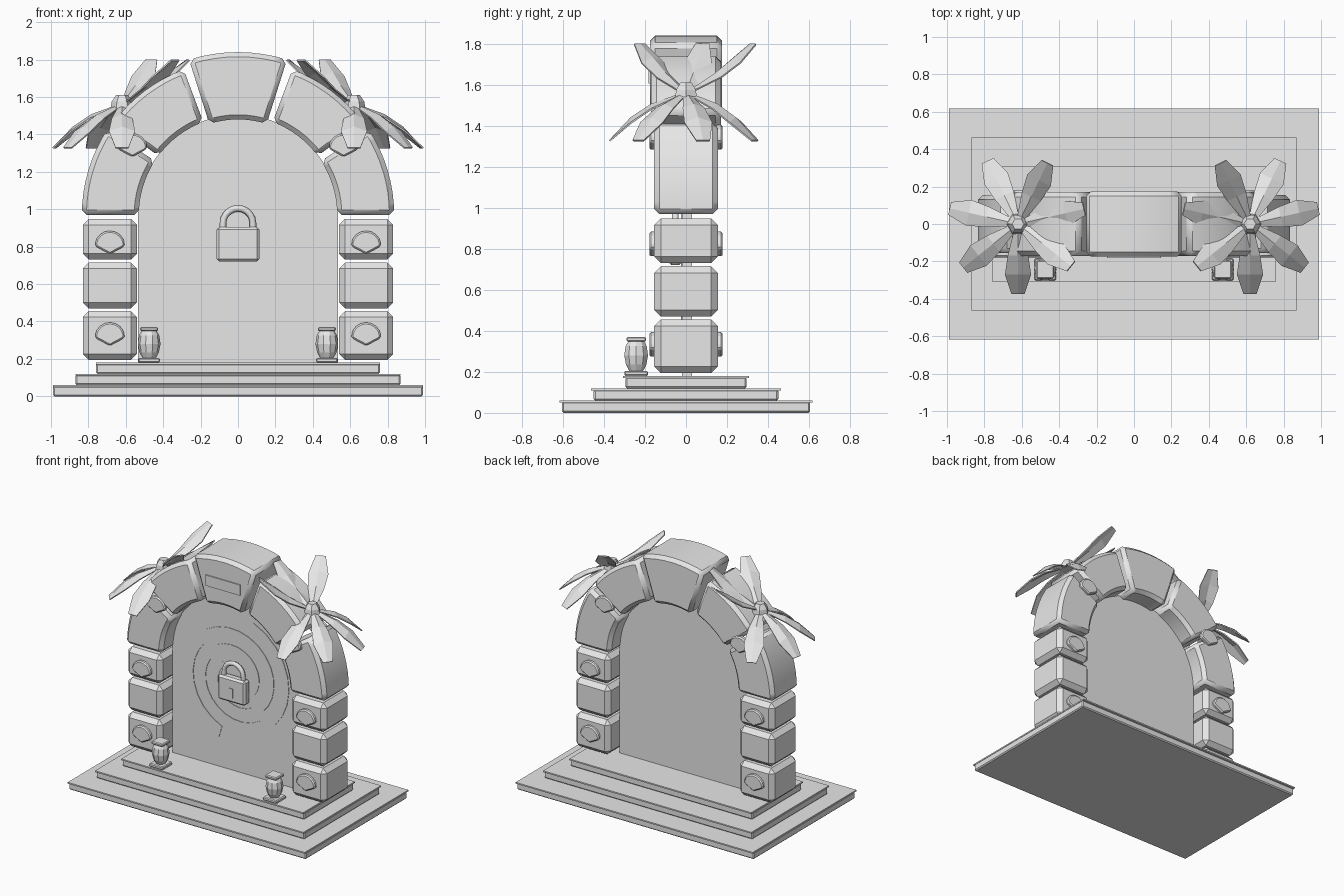
import bpy, bmesh, math
from mathutils import Vector

cube = bpy.data.objects.get("Cube")
if cube:
    bpy.data.objects.remove(cube, do_unlink=True)

stone = bpy.data.materials.new("pale_grey_stone")
stone.use_nodes = True
grey = (0.8, 0.8, 0.8, 1)
stone.diffuse_color = grey
stone.node_tree.nodes["Principled BSDF"].inputs["Base Color"].default_value = grey


def finish(name, bm, bevel=0, smooth=False):
    bmesh.ops.recalc_face_normals(bm, faces=bm.faces)
    mesh = bpy.data.meshes.new(name)
    bm.to_mesh(mesh)
    bm.free()
    mesh.materials.append(stone)
    ob = bpy.data.objects.new(name, mesh)
    bpy.context.collection.objects.link(ob)
    if bevel:
        mod = ob.modifiers.new("edge_bevel", 'BEVEL')
        mod.width = bevel
        mod.segments = 1
        mod.limit_method = 'ANGLE'
        mod.angle_limit = math.radians(30)
    if smooth:
        bpy.ops.object.select_all(action='DESELECT')
        ob.select_set(True)
        bpy.context.view_layer.objects.active = ob
        bpy.ops.object.shade_smooth_by_angle(angle=math.radians(30))
    return ob


def box(name, x, y, z, bevel=0):
    """Box from (min, max) pairs."""
    bm = bmesh.new()
    bmesh.ops.create_cube(bm, size=1)
    for v in bm.verts:
        v.co = [sum(r) / 2 + c * (r[1] - r[0]) for r, c in zip((x, y, z), v.co)]
    return finish(name, bm, bevel)


def prism(name, outline, y0, y1, bevel=0, smooth=False):
    """Extrude an (x, z) outline from y0 to y1."""
    bm = bmesh.new()
    face = bm.faces.new([bm.verts.new((x, y0, z)) for x, z in outline])
    out = bmesh.ops.extrude_face_region(bm, geom=[face])
    for v in out["geom"]:
        if isinstance(v, bmesh.types.BMVert):
            v.co.y = y1
    return finish(name, bm, bevel, smooth)


def arc(cx, cz, r, a0, a1, n):
    angles = [math.radians(a0 + (a1 - a0) * i / n) for i in range(n + 1)]
    return [(cx + r * math.cos(a), cz + r * math.sin(a)) for a in angles]


# Stepped base with a thin overhanging tread on each step
for i, (hx, hy) in enumerate([(0.99, 0.605), (0.87, 0.45), (0.76, 0.295)]):
    z = 0.06 * i
    box(f"step_{i + 1}", (-hx, hx), (-hy, hy), (z, z + 0.055), 0.008)
    box(f"step_tread_{i + 1}", (-hx, hx), (-hy - 0.013, hy + 0.013), (z + 0.05, z + 0.06))

# Door panel filling the arch
SPRING = 0.97
prism("door", [(-0.535, 0.18), (0.535, 0.18)] + arc(0, SPRING, 0.535, 0, 180, 28), -0.02, 0.03)

# Arch stones
for a0, a1, r0, r1, hy, name in [
        (0, 33, 0.53, 0.835, 0.155, "lower_arch_stone_left"),
        (36.5, 69.5, 0.53, 0.83, 0.17, "upper_arch_stone_left"),
        (72.5, 107.5, 0.51, 0.87, 0.175, "keystone"),
        (110.5, 143.5, 0.53, 0.83, 0.17, "upper_arch_stone_right"),
        (147, 180, 0.53, 0.835, 0.155, "lower_arch_stone_right")]:
    outline = arc(0, SPRING, r1, a0, a1, 8) + arc(0, SPRING, r0, a1, a0, 8)
    prism(name, outline, -hy, hy, 0.025, True)
box("keystone_plate", (-0.145, 0.145), (-0.183, -0.174), (1.605, 1.685))


# Pillars with fan-shaped badges on both faces
def badge(name, x, z, side):
    outline = arc(x, z - 0.02, 0.08, 8, 172, 8) + [(x - 0.075, z - 0.025), (x, z - 0.065), (x + 0.075, z - 0.025)]
    prism(name, outline, side * 0.14, side * 0.178, 0.01)


for sx, tag in ((1, "left"), (-1, "right")):
    for i, zr in enumerate([(0.195, 0.455), (0.47, 0.715), (0.73, 0.948)]):
        xr = sorted((sx * 0.54, sx * 0.83))
        box(f"pillar_block_{tag}_{i + 1}", xr, (-0.155, 0.155), zr, 0.032)
    for side, face in ((-1, "front"), (1, "back")):
        for i, (x, z) in enumerate([(0.685, 0.335), (0.685, 0.825), (0.565, 1.345)]):
            badge(f"badge_{face}_{tag}_{i + 1}", sx * x, z, side)

# Two-armed spiral inlaid on the door
for arm in range(2):
    bm = bmesh.new()
    rows = []
    steps = 44
    for i in range(steps + 1):
        turn = 3.4 * math.pi * i / steps
        ang = math.radians(73) - turn + arm * math.pi
        outer = 0.49 - 0.125 * turn / math.pi
        width = 0.09 * (1 - 0.75 * i / steps)
        rows.append([bm.verts.new((r * math.cos(ang), -0.024, 0.87 + r * math.sin(ang)))
                     for r in (outer, outer - width)])
    for a, b in zip(rows, rows[1:]):
        bm.faces.new((a[0], a[1], b[1], b[0]))
    ob = finish(f"door_spiral_{arm + 1}", bm)
    ob.modifiers.new("thickness", 'SOLIDIFY').thickness = 0.004

# Padlock
box("padlock_body", (-0.115, 0.115), (-0.085, -0.02), (0.72, 0.905), 0.014)
box("padlock_keyhole", (-0.017, 0.017), (-0.09, -0.084), (0.76, 0.83))
path = [(0.08, 0.89)] + arc(0, 0.925, 0.08, 0, 180, 10) + [(-0.08, 0.89)]
curve = bpy.data.curves.new("padlock_shackle", 'CURVE')
curve.dimensions = '3D'
curve.bevel_depth = 0.018
curve.bevel_resolution = 1
spline = curve.splines.new('POLY')
spline.points.add(len(path) - 1)
for p, (x, z) in zip(spline.points, path):
    p.co = (x, -0.052, z, 1)
curve.materials.append(stone)
shackle = bpy.data.objects.new("padlock_shackle", curve)
bpy.context.collection.objects.link(shackle)
bpy.ops.object.select_all(action='DESELECT')
shackle.select_set(True)
bpy.context.view_layer.objects.active = shackle
bpy.ops.object.convert(target='MESH')


def lathe(name, profile, centre, sides):
    """Closed faceted turning from (radius, z) pairs."""
    bm = bmesh.new()
    rings = [[bm.verts.new((centre[0] + r * math.cos(2 * math.pi * k / sides),
                            centre[1] + r * math.sin(2 * math.pi * k / sides), z))
              for k in range(sides)] for r, z in profile]
    for a, b in zip(rings, rings[1:]):
        for k in range(sides):
            n = (k + 1) % sides
            bm.faces.new((a[k], a[n], b[n], b[k]))
    bm.faces.new(rings[0])
    bm.faces.new(rings[-1])
    return finish(name, bm)


# Lanterns on the top step
for sx, tag in ((1, "left"), (-1, "right")):
    cx, cy = sx * 0.475, -0.243
    for part, h, z in (("base", 0.058, (0.18, 0.205)), ("cap", 0.048, (0.348, 0.37))):
        box(f"lantern_{part}_{tag}", (cx - h, cx + h), (cy - h, cy + h), z, 0.006)
    lathe(f"lantern_body_{tag}",
          [(0.035, 0.203), (0.052, 0.235), (0.061, 0.28), (0.054, 0.325), (0.04, 0.35)], (cx, cy), 10)

# Leaf crowns: seven folded leaves around a hexagonal hub
for sx, tag in ((1, "left"), (-1, "right")):
    hub = Vector((sx * 0.62, 0, 1.56))
    lathe(f"crown_hub_{tag}", [(0.062, 1.535), (0.055, 1.575), (0.032, 1.61)], hub, 6)
    for i in range(7):
        ang = math.radians(-90 + i * 360 / 7)
        uphill = math.cos(ang) < -0.1
        reach, rise = (0.36, 0.24) if uphill else (0.375, -0.23)
        out = Vector((sx * math.cos(ang), math.sin(ang), 0))
        across = Vector((-out.y, out.x, 0))
        bm = bmesh.new()
        rows = []
        for t, half, rib in [(0.08, 0.02, 0.008), (0.45, 0.055, 0.022), (0.72, 0.07, 0.024), (1, 0.035, 0)]:
            sag = 0.03 * math.sin(math.pi * t) * (-1 if uphill else 1)
            mid = hub + out * reach * t + Vector((0, 0, rise * t + sag))
            rows.append([bm.verts.new(mid + across * half * s + Vector((0, 0, rib * (1 - abs(s)))))
                         for s in (-1, 0, 1)])
        for a, b in zip(rows, rows[1:]):
            for k in range(2):
                bm.faces.new((a[k], a[k + 1], b[k + 1], b[k]))
        leaf = finish(f"crown_leaf_{tag}_{i + 1}", bm)
        leaf.modifiers.new("thickness", 'SOLIDIFY').thickness = 0.008
